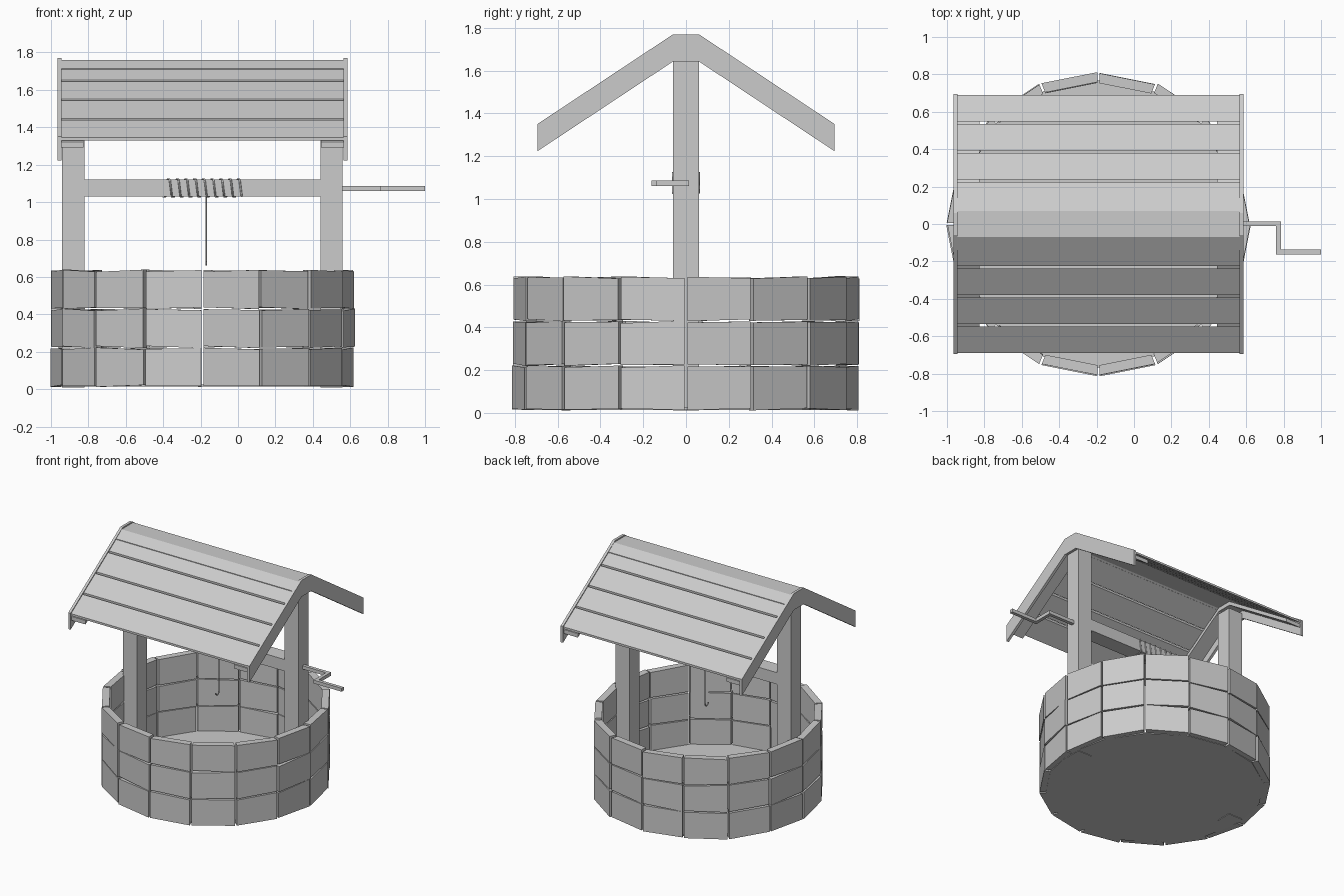
import bpy, bmesh, math, random
from mathutils import Vector

if "Cube" in bpy.data.objects:
    bpy.data.objects.remove(bpy.data.objects["Cube"])

random.seed(4)
CX = -0.19  # centre of the well along x


def finish(name, bm):
    bmesh.ops.recalc_face_normals(bm, faces=bm.faces)
    me = bpy.data.meshes.new(name)
    bm.to_mesh(me)
    bm.free()
    ob = bpy.data.objects.new(name, me)
    bpy.context.collection.objects.link(ob)
    return ob


def add_hexa(bm, bottom, top):
    """Block from four bottom and four top corners."""
    b = [bm.verts.new(p) for p in bottom]
    t = [bm.verts.new(p) for p in top]
    bm.faces.new(b[::-1])
    bm.faces.new(t)
    for i in range(4):
        j = (i + 1) % 4
        bm.faces.new((b[i], b[j], t[j], t[i]))


def box(name, x0, x1, y0, y1, z0, z1):
    bm = bmesh.new()
    q = [(x0, y0), (x1, y0), (x1, y1), (x0, y1)]
    add_hexa(bm, [(x, y, z0) for x, y in q], [(x, y, z1) for x, y in q])
    return finish(name, bm)


def extrude_x(name, profile, x0, x1):
    """Closed (y, z) profile swept along x."""
    bm = bmesh.new()
    a = [bm.verts.new((x0, y, z)) for y, z in profile]
    b = [bm.verts.new((x1, y, z)) for y, z in profile]
    n = len(profile)
    bm.faces.new(a)
    bm.faces.new(b[::-1])
    for i in range(n):
        j = (i + 1) % n
        bm.faces.new((a[i], b[i], b[j], a[j]))
    return finish(name, bm)


def chevron(name, half, flat, top, depth, x0, x1):
    """Roof-shaped band with a flat ridge."""
    low = top - (half - flat) * SLOPE
    up = [(-half, low), (-flat, top), (flat, top), (half, low)]
    return extrude_x(name, up + [(y, z - depth) for y, z in up[::-1]], x0, x1)


def rope(name, points, radius):
    cu = bpy.data.curves.new(name, 'CURVE')
    cu.dimensions = '3D'
    cu.bevel_depth = radius
    cu.bevel_resolution = 1
    cu.use_fill_caps = True
    sp = cu.splines.new('POLY')
    sp.points.add(len(points) - 1)
    for p, co in zip(sp.points, points):
        p.co = (*co, 1)
    ob = bpy.data.objects.new(name, cu)
    bpy.context.collection.objects.link(ob)


# Stone wall: three rows of sixteen slightly uneven blocks
SIDES = 16
STEP = 2 * math.pi / SIDES
for row in range(3):
    bm = bmesh.new()
    z0 = 0.013 + row * 0.208
    for k in range(SIDES):
        a0, a1 = k * STEP + 0.008, (k + 1) * STEP - 0.008
        shift = random.uniform(-0.005, 0.005)
        corners = [(0.757, a0), (0.81, a0), (0.81, a1), (0.757, a1)]
        rings = []
        for z in (z0, z0 + 0.2):
            tilt = random.uniform(-0.006, 0.006)
            ring = []
            for i, (r, a) in enumerate(corners):
                r += shift
                dz = tilt if i < 2 else -tilt
                ring.append((CX + r * math.cos(a), r * math.sin(a), max(0, z + dz + 0.004)))
            rings.append(ring)
        add_hexa(bm, *rings)
    finish(f"stone_row_{row + 1}", bm)

# Well floor
bm = bmesh.new()
bmesh.ops.create_cone(bm, cap_ends=True, segments=SIDES, radius1=0.768, radius2=0.768, depth=0.012)
bmesh.ops.translate(bm, verts=bm.verts, vec=(CX, 0, 0.02))
finish("well_floor", bm)

# Posts and cross beam
for side, x in (("left", -0.94), ("right", 0.44)):
    box(f"{side}_post", x, x + 0.12, -0.06, 0.06, 0.01, 1.68)
box("cross_beam", -0.83, 0.45, -0.06, 0.06, 1.03, 1.12)

# Roof end trims, rafters and ridge cap
SLOPE = 0.42 / 0.635
for side, x in (("left", -0.965), ("right", 0.565)):
    chevron(f"{side}_roof_trim", 0.695, 0.06, 1.77, 0.127, x, x + 0.02)
for side, x in (("left", -0.945), ("right", 0.445)):
    chevron(f"{side}_rafter", 0.685, 0.06, 1.735, 0.03, x, x + 0.12)
chevron("ridge_cap", 0.14, 0.07, 1.76, 0.02, -0.948, 0.568)

# Roof planks, four on each slope with narrow gaps
edges = [0.69, 0.535, 0.38, 0.225, 0.07]
for s, side in ((-1, "front"), (1, "back")):
    for i in range(4):
        ya, yb = edges[i], edges[i + 1] + 0.012
        top = lambda y: 1.345 + (0.69 - y) * SLOPE
        prof = [(s * ya, top(ya)), (s * yb, top(yb)), (s * yb, top(yb) - 0.016), (s * ya, top(ya) - 0.016)]
        extrude_x(f"{side}_roof_plank_{i + 1}", prof, -0.95, 0.57)

# Rope wound around the beam
coil = []
corners = [(-0.062, 1.028), (0.062, 1.028), (0.062, 1.122), (-0.062, 1.122)]
TURNS = 9
for i in range(TURNS * 4 + 1):
    y, z = corners[i % 4]
    coil.append((-0.4 + 0.42 * i / (TURNS * 4), y, z))
rope("rope_coil", coil, 0.005)

# Hanging rope with a hook at the end
hang = [(-0.17, 0.01, 1.04), (-0.17, 0.01, 0.69)]
for i in range(1, 7):
    a = math.pi * i / 6
    hang.append((-0.17, -0.01 + 0.02 * math.cos(a), 0.685 - 0.02 * math.sin(a)))
rope("rope_hook", hang, 0.005)

# Crank: one square-section bent bar
bm = bmesh.new()
path = [(0.54, -0.012), (0.76, -0.012), (0.76, -0.162), (1.0, -0.162),
        (1.0, -0.136), (0.786, -0.136), (0.786, 0.014), (0.54, 0.014)]
face = bm.faces.new([bm.verts.new((x, y, 1.06)) for x, y in path])
ext = bmesh.ops.extrude_face_region(bm, geom=[face])
bmesh.ops.translate(bm, vec=Vector((0, 0, 0.026)),
                    verts=[v for v in ext["geom"] if isinstance(v, bmesh.types.BMVert)])
finish("crank_handle", bm)
